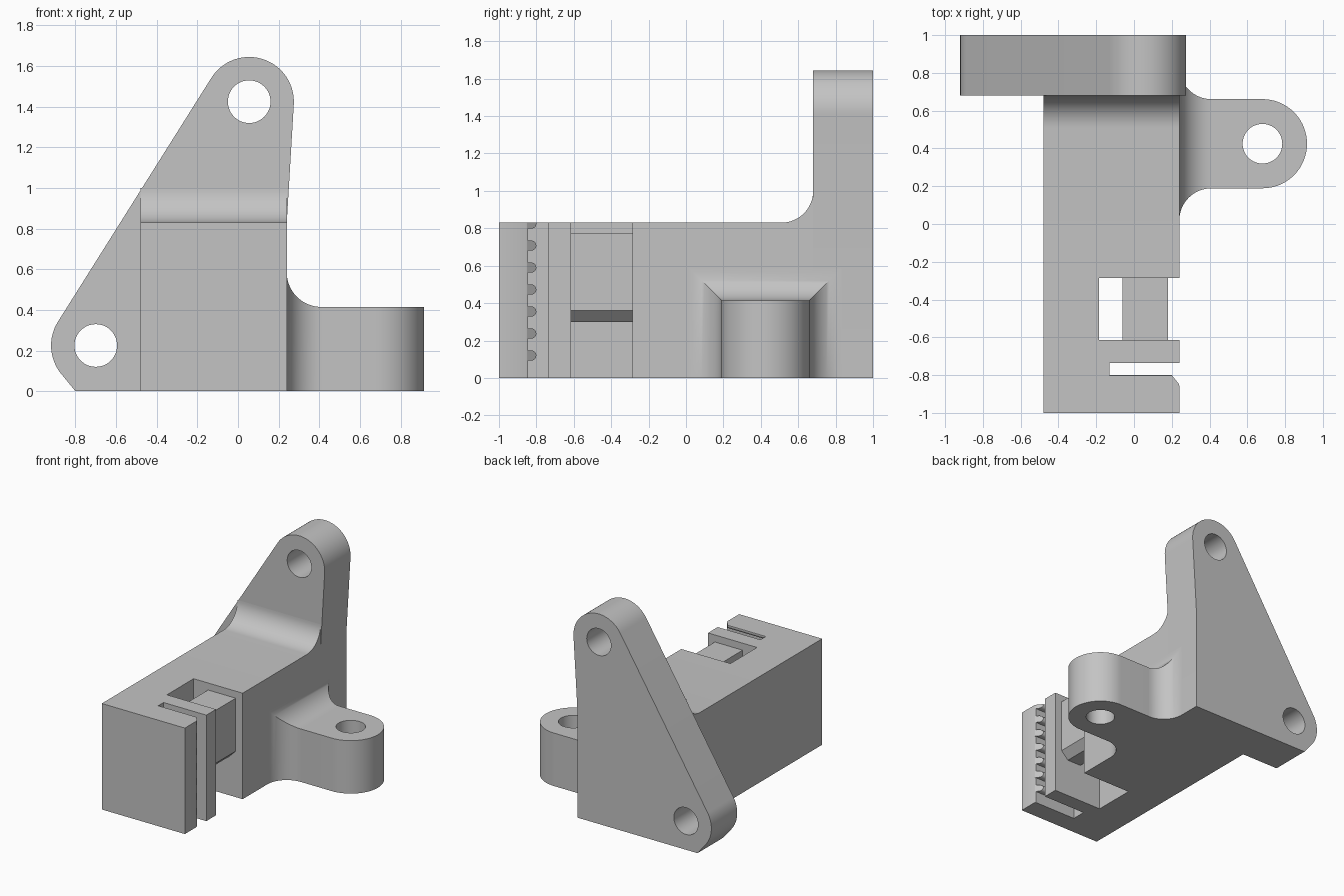
import bpy, bmesh
from math import sin, cos, radians, sqrt

cube = bpy.data.objects.get("Cube")
if cube:
    bpy.data.objects.remove(cube, do_unlink=True)

grey = bpy.data.materials.new("plain_grey")
grey.use_nodes = True
colour = (0.55, 0.55, 0.55, 1)
grey.diffuse_color = colour
grey.node_tree.nodes["Principled BSDF"].inputs["Base Color"].default_value = colour


def arc(cx, cy, r, start, end, n=24):
    """Points along an arc, angles in degrees."""
    angles = [radians(start + (end - start) * i / n) for i in range(n + 1)]
    return [(cx + r * cos(a), cy + r * sin(a)) for a in angles]


def circle(cx, cy, r, n=48):
    return arc(cx, cy, r, 0, 360, n)[:-1]


def finish(name, bm):
    bmesh.ops.recalc_face_normals(bm, faces=bm.faces)
    mesh = bpy.data.meshes.new(name)
    bm.to_mesh(mesh)
    bm.free()
    mesh.materials.append(grey)
    obj = bpy.data.objects.new(name, mesh)
    bpy.context.collection.objects.link(obj)
    bpy.ops.object.select_all(action="DESELECT")
    obj.select_set(True)
    bpy.context.view_layer.objects.active = obj
    bpy.ops.object.shade_smooth_by_angle(angle=radians(30))
    return obj


def prism(name, axis, low, high, outline, holes=()):
    """Extrude a flat outline, with optional holes, along one axis."""
    place = {"x": lambda u, v: (low, u, v),
             "y": lambda u, v: (u, low, v),
             "z": lambda u, v: (u, v, low)}[axis]
    bm = bmesh.new()
    for loop in (outline, *holes):
        verts = [bm.verts.new(place(u, v)) for u, v in loop]
        for a, b in zip(verts, verts[1:] + verts[:1]):
            bm.edges.new((a, b))
    if holes:
        bmesh.ops.triangle_fill(bm, edges=bm.edges[:], use_beauty=True)
    else:
        bm.faces.new(verts)
    new = bmesh.ops.extrude_face_region(bm, geom=bm.faces[:])["geom"]
    shift = [high - low if axis == c else 0 for c in "xyz"]
    bmesh.ops.translate(bm, vec=shift,
                        verts=[g for g in new if isinstance(g, bmesh.types.BMVert)])
    return finish(name, bm)


LEFT, RIGHT, TOP = -0.48, 0.24, 0.83
POCKET_BACK, POCKET_FRONT = -0.285, -0.615
PLATE = 0.68
ROUND = 0.17

# Main block, with the rounded inner corner rising to the plate
side = [(POCKET_BACK, 0), (PLATE, 0)]
side += arc(PLATE - ROUND, TOP + ROUND, ROUND, 0, -90, 16)
side += [(POCKET_BACK, TOP)]
prism("main_block", "x", LEFT, RIGHT, side)

# Clamp end: pocket and belt slot both open to the left side
clamp = [(LEFT, POCKET_BACK), (LEFT, -1), (RIGHT, -1), (RIGHT, -0.855),
         (0.235, -0.845), (-0.13, -0.845), (-0.13, -0.735), (RIGHT, -0.735),
         (RIGHT, POCKET_FRONT), (-0.185, POCKET_FRONT), (-0.185, POCKET_BACK)]
prism("clamp_end", "z", 0, TOP, clamp)

# Bar across the pocket, with bevelled lower edges
bar = [(-0.06, 0.775), (-0.06, 0.36), (0, 0.3), (0.12, 0.3), (0.18, 0.36), (0.18, 0.775)]
prism("pocket_bar", "y", POCKET_FRONT, POCKET_BACK, bar)

# Rounded belt teeth, cut back at their open ends
for i in range(7):
    z = 0.12 + 0.1175 * i
    profile = [(-0.85, z - 0.027)] + arc(-0.827, z, 0.027, -90, 90, 10) + [(-0.85, z + 0.027)]
    tooth = prism(f"belt_tooth_{i + 1}", "x", -0.13, RIGHT,
                  [(u, min(v, TOP)) for u, v in profile])
    for v in tooth.data.vertices:
        if v.co.x > 0:
            v.co.x -= 0.8 * (v.co.y + 0.85)

# Back plate, rounded about its two holes
hub_top, hub_low, R, HOLE = (0.055, 1.425), (-0.70, 0.225), 0.22, 0.105
outline = [(RIGHT, 0), (RIGHT, TOP)]
outline += arc(*hub_top, R, -4, 147.8, 32)
outline += arc(*hub_low, R, 147.8, 219.3, 16)
outline += [(-0.80, 0)]
prism("back_plate", "y", PLATE, 1, outline,
      [circle(*hub_top, HOLE), circle(*hub_low, HOLE)])

# Side ear with a vertical hole
EAR_X, EAR_Y, EAR_R, EAR_TOP = 0.68, 0.425, 0.236, 0.415
root = RIGHT + ROUND
ear = [(root, EAR_Y + EAR_R), (root, EAR_Y - EAR_R)]
ear += arc(EAR_X, EAR_Y, EAR_R, -90, 90, 36)
prism("side_ear", "z", 0, EAR_TOP, ear, [circle(EAR_X, EAR_Y, HOLE)])

# Flared ear root: sections widen along a quarter circle toward the block
bm = bmesh.new()
rings = []
for i in range(17):
    a = radians(90 * i / 16)
    x, flare = root - ROUND * sin(a), ROUND * (1 - cos(a))
    near, far, top = EAR_Y - EAR_R - flare, EAR_Y + EAR_R + flare, EAR_TOP + flare
    rings.append([bm.verts.new((x, y, z))
                  for y, z in ((near, 0), (far, 0), (far, top), (near, top))])
for r, s in zip(rings, rings[1:]):
    for k in range(4):
        bm.faces.new((r[k], r[(k + 1) % 4], s[(k + 1) % 4], s[k]))
bm.faces.new(rings[0])
bm.faces.new(rings[-1])
finish("ear_root", bm)
